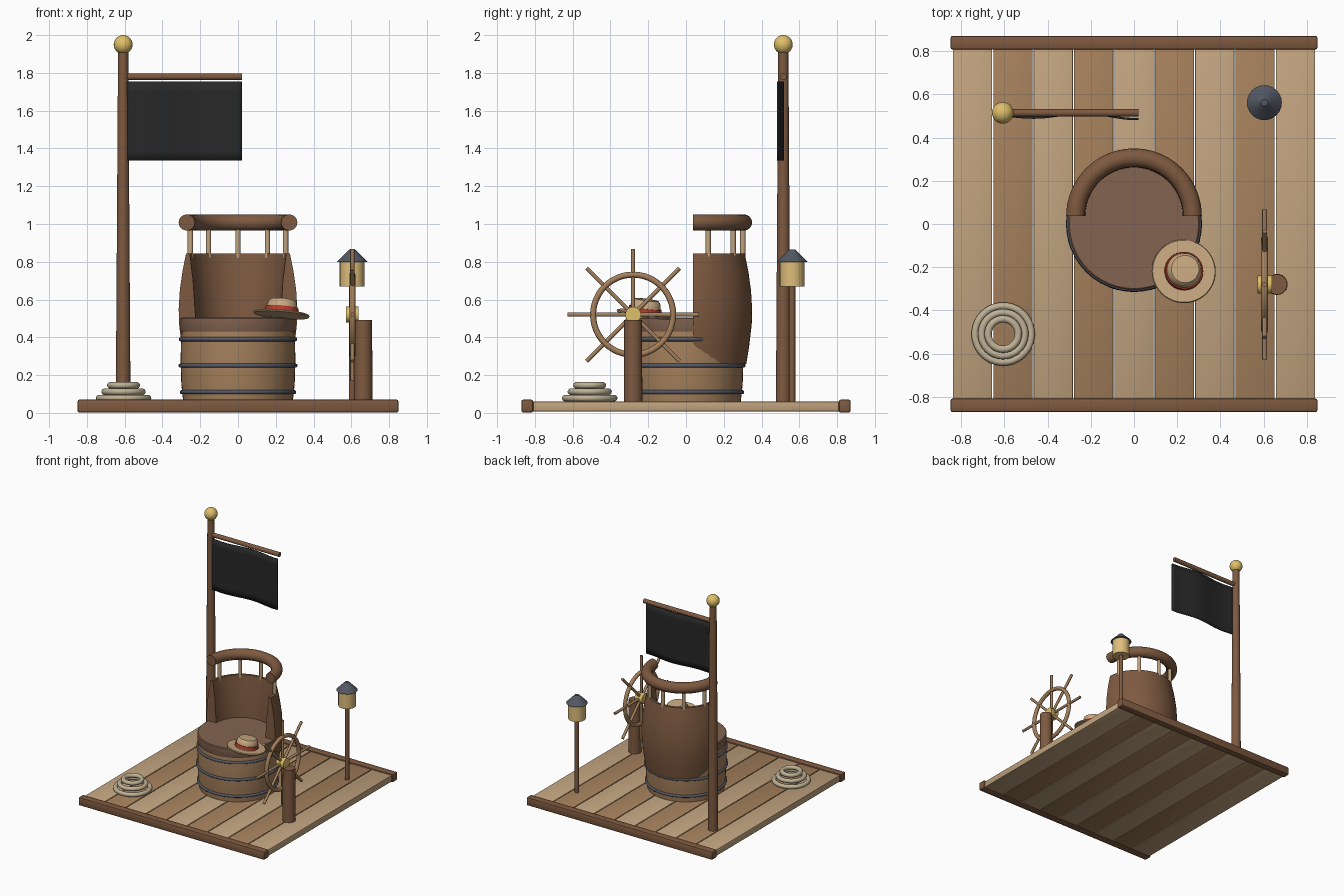
import bpy, bmesh, math
from mathutils import Vector, Matrix

if "Cube" in bpy.data.objects:
    bpy.data.objects.remove(bpy.data.objects["Cube"])

def mat(name, r, g, b):
    m = bpy.data.materials.new(name)
    m.diffuse_color = [(c / 255) ** 2.2 for c in (r, g, b)] + [1]
    m.use_nodes = True
    m.node_tree.nodes["Principled BSDF"].inputs["Base Color"].default_value = m.diffuse_color
    return m

LIGHT = mat("light_wood", 192, 162, 126)
MID = mat("mid_wood", 163, 127, 92)
DARK = mat("dark_wood", 125, 90, 66)
SEAT = mat("seat_wood", 130, 100, 82)
IRON = mat("iron", 84, 88, 98)
GOLD = mat("brass", 222, 190, 105)
GLOW = mat("lamp_glass", 222, 188, 122)
ROPE = mat("rope", 190, 176, 148)
STRAW = mat("straw", 200, 168, 128)
RED = mat("red_band", 180, 62, 48)
BLACK = mat("black_cloth", 44, 44, 44)

def finish(name, bm, material, matrix=None, smooth=True):
    bmesh.ops.recalc_face_normals(bm, faces=bm.faces)
    me = bpy.data.meshes.new(name)
    bm.to_mesh(me)
    bm.free()
    ob = bpy.data.objects.new(name, me)
    bpy.context.collection.objects.link(ob)
    me.materials.append(material)
    if matrix is not None:
        ob.matrix_world = matrix
    if smooth:
        bpy.ops.object.select_all(action='DESELECT')
        ob.select_set(True)
        bpy.context.view_layer.objects.active = ob
        bpy.ops.object.shade_smooth_by_angle(angle=math.radians(38))
    return ob

def lathe(name, profile, material, loc=(0, 0, 0), n=48, arc=360, closed=False, rot=None):
    """Turn an (r, z) profile round z; a partial arc gets end caps."""
    bm = bmesh.new()
    full = arc == 360
    rings = []
    for i in range(n if full else n + 1):
        a = math.radians(arc) * i / n
        rings.append([bm.verts.new((r * math.cos(a), r * math.sin(a), z)) for r, z in profile])
    m = len(profile)
    for i in range(n):
        a, b = rings[i], rings[(i + 1) % len(rings)]
        for j in range(m if closed else m - 1):
            k = (j + 1) % m
            bm.faces.new((a[j], b[j], b[k], a[k]))
    if not full:
        bm.faces.new(rings[0])
        bm.faces.new(rings[-1])
    bmesh.ops.remove_doubles(bm, verts=bm.verts, dist=1e-5)
    mx = Matrix.Translation(loc)
    return finish(name, bm, material, mx @ rot if rot else mx)

def ring(name, major, minor, material, loc, arc=360, rot=None, n=48):
    circle = [(major + minor * math.cos(t * math.pi / 8), minor * math.sin(t * math.pi / 8))
              for t in range(16)]
    return lathe(name, circle, material, loc, n, arc, True, rot)

def rod(name, a, b, r1, r2, material, n=20):
    a, b = Vector(a), Vector(b)
    bm = bmesh.new()
    bmesh.ops.create_cone(bm, cap_ends=True, segments=n, radius1=r1, radius2=r2, depth=(b - a).length)
    q = (b - a).to_track_quat('Z', 'Y').to_matrix().to_4x4()
    return finish(name, bm, material, Matrix.Translation((a + b) / 2) @ q)

def box(name, loc, size, material, bevel):
    bm = bmesh.new()
    bmesh.ops.create_cube(bm, size=1, matrix=Matrix.Diagonal((*size, 1)))
    bmesh.ops.bevel(bm, geom=bm.edges[:], offset=bevel, segments=2, profile=0.5, affect='EDGES')
    return finish(name, bm, material, Matrix.Translation(loc))

# Deck
for i in range(9):
    box(f"deck_plank_{i + 1}", ((i - 4) * 0.187, 0, 0.034), (0.182, 1.64, 0.052),
        MID if i % 2 else LIGHT, 0.004)
for side, y in (("front", -0.84), ("back", 0.84)):
    box(f"{side}_deck_edge", (0, y, 0.036), (1.7, 0.063, 0.068), DARK, 0.01)

# Barrel seat
lathe("barrel_base", [(0, 0.06), (0.29, 0.06), (0.3, 0.15), (0.304, 0.27), (0.302, 0.38),
                      (0.298, 0.44), (0, 0.44)], MID)
for i, (z, r) in enumerate(((0.11, 0.297), (0.25, 0.304), (0.39, 0.302))):
    ring(f"barrel_hoop_{i + 1}", r, 0.011, IRON, (0, 0, z))
lathe("seat", [(0, 0.43), (0.302, 0.43), (0.305, 0.436), (0.305, 0.499), (0.299, 0.505), (0, 0.505)], SEAT)

# Half-barrel backrest, spindles and top rail
C = 0.036
lathe("backrest", [(0.283, 0.26), (0.298, 0.35), (0.312, 0.47), (0.314, 0.55), (0.308, 0.65),
                   (0.294, 0.75), (0.275, 0.845), (0.255, 0.845), (0.238, 0.7), (0.226, 0.52), (0.226, 0.26)],
      DARK, (0, C, 0), 40, 180, True)
for i in range(5):
    a = math.radians(18 + 36 * i)
    x, y = 0.265 * math.cos(a), C + 0.265 * math.sin(a)
    rod(f"back_spindle_{i + 1}", (x, y, 0.82), (x, y, 0.99), 0.014, 0.014, LIGHT, 12)
ring("top_rail", 0.271, 0.043, DARK, (0, C, 1.008), 180)

# Flagpole with plain flag
PX, PY = -0.608, 0.515
rod("flagpole", (PX, PY, 0.05), (PX, PY, 1.93), 0.039, 0.027, DARK, 24)
bm = bmesh.new()
bmesh.ops.create_uvsphere(bm, u_segments=24, v_segments=16, radius=0.05)
finish("flagpole_ball", bm, GOLD, Matrix.Translation((PX, PY, 1.95)))
rod("flag_yard", (PX, PY, 1.78), (0.022, PY, 1.78), 0.018, 0.018, DARK)
bm = bmesh.new()
bmesh.ops.create_grid(bm, x_segments=24, y_segments=8, size=0.5)
for v in bm.verts:
    u, w = v.co.x + 0.5, v.co.y + 0.5
    v.co = (-0.59 + 0.61 * u, 0.502 - 0.016 * math.sin(u * math.pi * 2.6) * (0.5 + 0.5 * u),
            1.335 + 0.42 * w)
flag = finish("flag", bm, BLACK)
sol = flag.modifiers.new("thickness", 'SOLIDIFY')
sol.thickness, sol.offset = 0.01, 0

# Lamp post
LX, LY = 0.604, 0.562
rod("lamp_post", (LX, LY, 0.05), (LX, LY, 0.68), 0.017, 0.017, DARK)
rod("lamp_body", (LX, LY, 0.67), (LX, LY, 0.805), 0.066, 0.066, GLOW, 24)
rod("lamp_roof", (LX, LY, 0.80), (LX, LY, 0.865), 0.081, 0.016, IRON, 24)

# Steering wheel on its post
WX, WY, WZ = 0.605, -0.28, 0.52
rod("wheel_post", (0.663, WY, 0.05), (0.663, WY, 0.492), 0.049, 0.047, DARK, 24)
ring("wheel_rim", 0.212, 0.016, MID, (WX, WY, WZ), rot=Matrix.Rotation(math.pi / 2, 4, 'Y'))
for i in range(8):
    a = i * math.pi / 4
    rod(f"wheel_spoke_{i + 1}", (WX, WY, WZ),
        (WX, WY + 0.348 * math.cos(a), WZ + 0.348 * math.sin(a)), 0.011, 0.011, MID, 12)
rod("wheel_hub", (0.571, WY, WZ), (0.639, WY, WZ), 0.042, 0.042, GOLD, 24)

# Coiled rope
for i in range(3):
    ring(f"rope_coil_{i + 1}", 0.13 - 0.03 * i, 0.017, ROPE, (-0.606, -0.51, 0.078 + 0.034 * i))

# Hat resting on the seat edge
tilt = Matrix.Rotation(math.radians(5), 4, 'Y') @ Matrix.Rotation(math.radians(-8), 4, 'X')
hat = (0.23, -0.22, 0.52)
lathe("hat", [(0, -0.008), (0.08, -0.008), (0.146, -0.003), (0.149, 0.003), (0.145, 0.008),
              (0.085, 0.008), (0.08, 0.05), (0.074, 0.07), (0.064, 0.08), (0, 0.084)],
      STRAW, hat, 40, rot=tilt)
lathe("hat_band", [(0.08, 0.014), (0.09, 0.014), (0.087, 0.038), (0.077, 0.038)], RED, hat, 40, 360, True, tilt)
